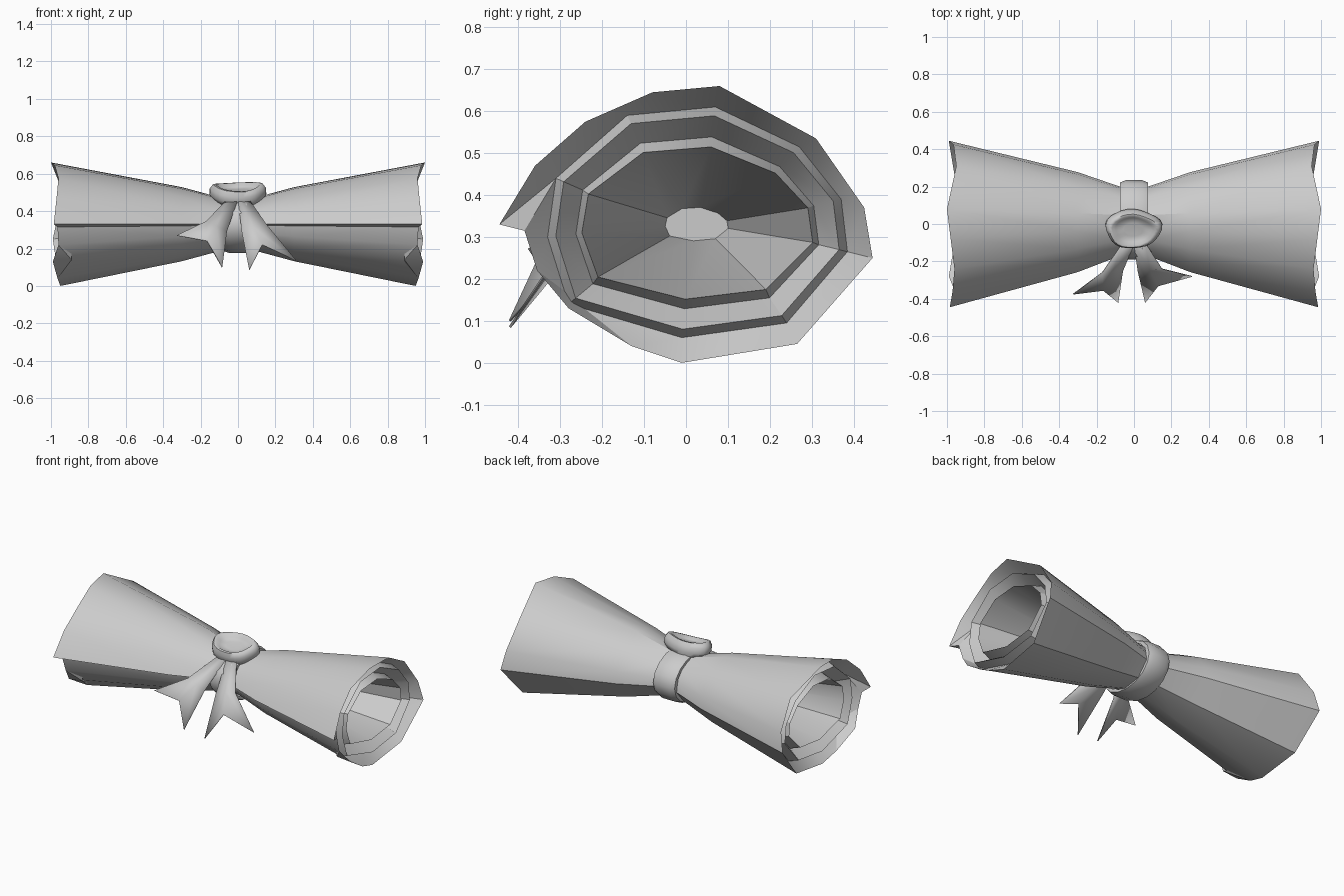
import bpy, bmesh, math
from mathutils import Matrix, Vector

if "Cube" in bpy.data.objects:
    bpy.data.objects.remove(bpy.data.objects["Cube"])

CY, CZ = 0.025, 0.33  # axis of the roll


def finish(bm, name, angle=35):
    bmesh.ops.recalc_face_normals(bm, faces=bm.faces)
    me = bpy.data.meshes.new(name)
    bm.to_mesh(me)
    bm.free()
    ob = bpy.data.objects.new(name, me)
    bpy.context.collection.objects.link(ob)
    bpy.ops.object.select_all(action='DESELECT')
    ob.select_set(True)
    bpy.context.view_layer.objects.active = ob
    bpy.ops.object.shade_smooth_by_angle(angle=math.radians(angle))
    return ob


def add_ring(bm, pts):
    vs = [bm.verts.new(p) for p in pts]
    es = [bm.edges.new((vs[i], vs[(i + 1) % len(vs)])) for i in range(len(vs))]
    return vs, es


def skin(bm, rings):
    """Join consecutive closed rings, which may have different counts."""
    for (va, ea), (vb, eb) in zip(rings, rings[1:]):
        if len(va) == len(vb):
            n = len(va)
            for i in range(n):
                j = (i + 1) % n
                bm.faces.new((va[i], va[j], vb[j], vb[i]))
        else:
            bmesh.ops.bridge_loops(bm, edges=ea + eb)


# Scroll: outer rim (x, y, z), starting at the overlapping flap on the front
rim = [(.985, -.445, .33), (.97, -.36, .47), (.96, -.24, .575), (.98, -.08, .645),
       (1.0, .08, .66), (.95, .31, .535), (.965, .425, .37), (.99, .445, .25),
       (.96, .265, .045), (.95, -.01, 0), (.965, -.13, .04), (.99, -.28, .13),
       (.96, -.355, .22), (.965, -.385, .315)]
# Inner coil section (y, z)
coil = [(.07, .61), (-.14, .59), (-.31, .44), (-.33, .30), (-.28, .14),
        (-.01, .06), (.24, .095), (.385, .265), (.37, .39), (.27, .515)]


def outer(x, s):
    return [(x, CY + (p[1] - CY) * s, CZ + (p[2] - CZ) * s) for p in rim]


def inner(x, sy, sz):
    return [(x, CY + (y - CY) * sy, CZ + (z - CZ) * sz) for y, z in coil]


bm = bmesh.new()
rings = [add_ring(bm, p) for p in (
    outer(0, .40), outer(.08, .42), outer(.3, .60), rim,      # flared outside
    inner(.89, 1, 1), inner(.95, .945, .925),                 # second layer
    inner(.87, .81, .745), inner(.935, .77, .66),             # third layer
    inner(.05, .21, .145))]                                   # core
skin(bm, rings)
bm.faces.new(rings[-1][0])
scroll = finish(bm, "rolled_paper", 32)
m = scroll.modifiers.new("Mirror", 'MIRROR')
m.use_axis[0] = True

# Ribbon band around the waist
bm = bmesh.new()
N = 16
band = []
for x, ry, rz in [(-.075, .175, .13), (-.075, .2, .145), (-.045, .212, .155),
                  (.045, .212, .155), (.075, .2, .145), (.075, .175, .13)]:
    band.append(add_ring(bm, [(x, .022 + ry * math.cos(a), CZ + rz * math.sin(a))
                              for a in (2 * math.pi * i / N for i in range(N))]))
skin(bm, band)
finish(bm, "ribbon_band", 30)

# Ribbon tails with notched ends
tails = {
    "ribbon_tail_left": [(-.06, -.10, .46), (0, -.11, .46), (-.17, -.26, .345),
                         (-.06, -.25, .29), (-.325, -.375, .27),
                         (-.165, -.355, .24), (-.085, -.42, .10)],
    "ribbon_tail_right": [(0, -.11, .46), (.06, -.10, .46), (.02, -.25, .29),
                          (.15, -.24, .33), (.06, -.42, .085),
                          (.13, -.33, .22), (.31, -.28, .135)]}
for name, pts in tails.items():
    bm = bmesh.new()
    v = [bm.verts.new(p) for p in pts]
    mid = bm.verts.new((v[2].co + v[3].co) / 2)
    bm.faces.new((v[0], v[2], mid))
    bm.faces.new((v[0], mid, v[1]))
    bm.faces.new((v[1], mid, v[3]))
    bm.faces.new((v[2], v[4], v[5], mid))
    bm.faces.new((mid, v[5], v[6], v[3]))
    ob = finish(bm, name, 40)
    s = ob.modifiers.new("Thickness", 'SOLIDIFY')
    s.thickness = 0.006
    s.offset = 0

# Wax seal: wobbly lathed disc with a raised rim and pressed centre
bm = bmesh.new()
N = 28
tilt = Matrix.Translation(Vector((-.003, -.025, .49))) @ Matrix.Rotation(math.radians(16), 4, 'X')
seal = []
for r, z in [(.55, -.045), (.88, -.04), (1, -.012), (.99, .02), (.88, .045),
             (.76, .045), (.64, .026), (.35, .02)]:
    pts = []
    for i in range(N):
        a = 2 * math.pi * i / N
        w = 1 + .035 * math.sin(3 * a + .6) + .025 * math.sin(5 * a)
        h = z + .008 * math.sin(2 * a + 1) * r
        pts.append(tilt @ Vector((.15 * r * w * math.cos(a), .105 * r * w * math.sin(a), h)))
    seal.append(add_ring(bm, pts))
skin(bm, seal)
bm.faces.new(seal[0][0])
bm.faces.new(seal[-1][0])
finish(bm, "wax_seal", 60)
